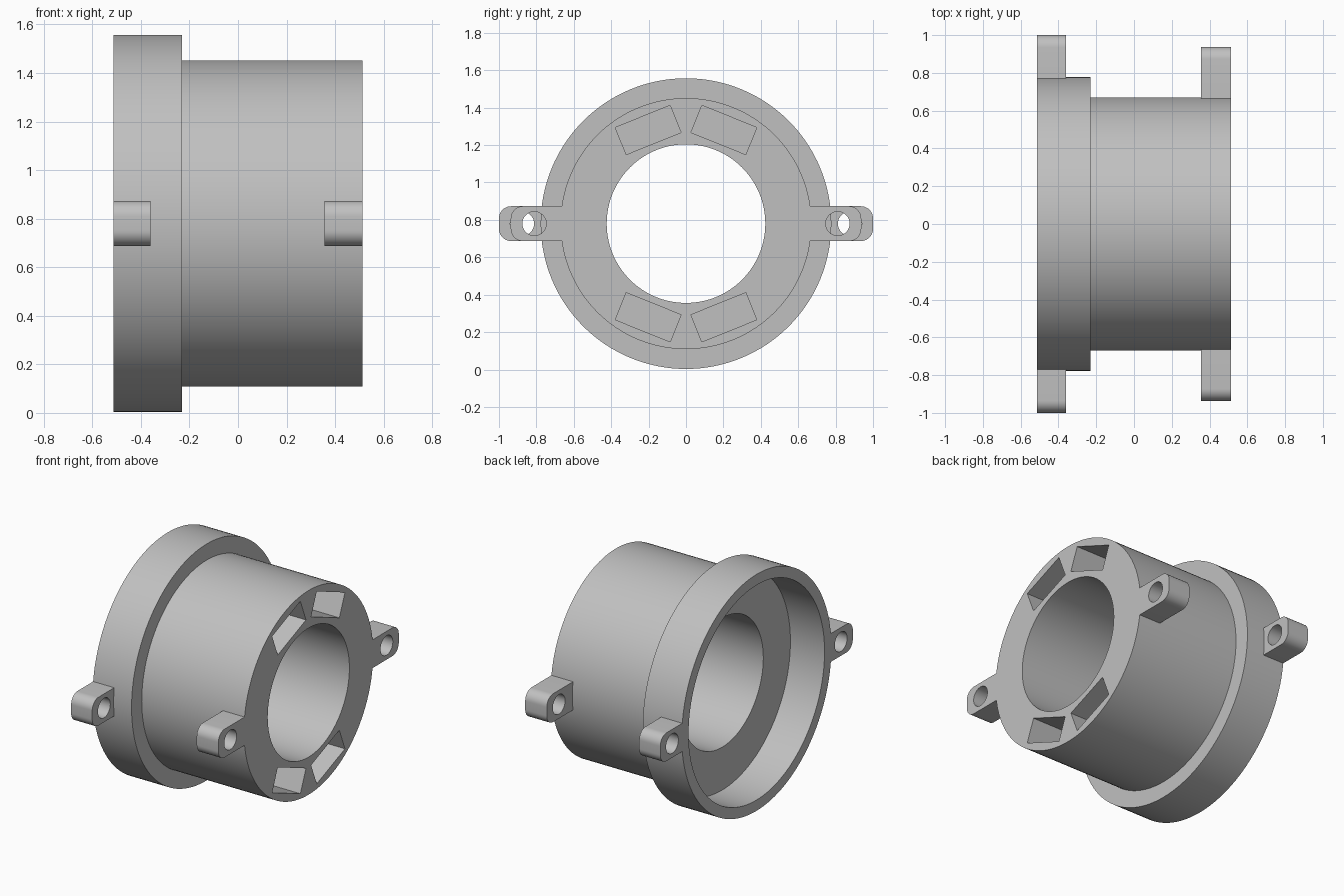
import bpy, bmesh, math
from mathutils import Matrix, Vector

if "Cube" in bpy.data.objects:
    bpy.data.objects.remove(bpy.data.objects["Cube"])

AXIS_Z = 0.78
X0, X1 = -0.513, 0.513

grey = bpy.data.materials.new("plain_grey")
grey.diffuse_color = (0.53, 0.53, 0.53, 1)
grey.use_nodes = True
grey.node_tree.nodes["Principled BSDF"].inputs["Base Color"].default_value = grey.diffuse_color


def make_object(name, bm):
    bmesh.ops.recalc_face_normals(bm, faces=bm.faces)
    mesh = bpy.data.meshes.new(name)
    bm.to_mesh(mesh)
    bm.free()
    mesh.materials.append(grey)
    obj = bpy.data.objects.new(name, mesh)
    bpy.context.collection.objects.link(obj)
    return obj


def lathe(name, profile, steps=128):
    """Spin a closed (x, radius) profile around the horizontal axis."""
    bm = bmesh.new()
    rings = []
    for i in range(steps):
        a = 2 * math.pi * i / steps
        rings.append([bm.verts.new((x, r * math.cos(a), AXIS_Z + r * math.sin(a)))
                      for x, r in profile])
    n = len(profile)
    for i in range(steps):
        a, b = rings[i], rings[(i + 1) % steps]
        for j in range(n):
            k = (j + 1) % n
            bm.faces.new((a[j], a[k], b[k], b[j]))
    return make_object(name, bm)


def prism(name, outline, xa, xb):
    """Extrude a (y, z) outline along x."""
    bm = bmesh.new()
    face = bm.faces.new([bm.verts.new((xa, y, z)) for y, z in outline])
    out = bmesh.ops.extrude_face_region(bm, geom=[face])
    verts = [v for v in out["geom"] if isinstance(v, bmesh.types.BMVert)]
    bmesh.ops.translate(bm, verts=verts, vec=(xb - xa, 0, 0))
    return make_object(name, bm)


def arc(cy, cz, r, start, end, steps):
    return [(cy + r * math.cos(t), cz + r * math.sin(t))
            for t in (math.radians(start + (end - start) * i / steps)
                      for i in range(steps + 1))]


def cut(obj, cutters):
    """Subtract the cutters, then shade smooth with sharp edges."""
    for c in cutters:
        mod = obj.modifiers.new("cut", 'BOOLEAN')
        mod.operation, mod.solver, mod.object = 'DIFFERENCE', 'EXACT', c
    bpy.ops.object.select_all(action='DESELECT')
    obj.select_set(True)
    bpy.context.view_layer.objects.active = obj
    for mod in list(obj.modifiers):
        bpy.ops.object.modifier_apply(modifier=mod.name)
    for c in cutters:
        bpy.data.objects.remove(c)
    bpy.ops.object.shade_smooth_by_angle(angle=math.radians(30))


# Flanged sleeve: through bore, wide recess at the flange end
sleeve = lathe("flanged_sleeve", [
    (X0, 0.777), (-0.23, 0.777), (-0.23, 0.671), (X1, 0.671),
    (X1, 0.424), (-0.265, 0.424), (-0.265, 0.706), (X0, 0.706)])

# Four blind rectangular pockets in the plain end
pockets = []
for deg in (22, -22, 158, -158):
    rot = Matrix.Rotation(math.radians(deg), 2)
    outline = []
    for u, v in ((-0.158, 0.462), (0.158, 0.462), (0.158, 0.618), (-0.158, 0.618)):
        p = rot @ Vector((u, v))
        outline.append((p.x, AXIS_Z + p.y))
    pockets.append(prism("pocket_cutter", outline, 0.0, X1 + 0.1))
cut(sleeve, pockets)

# Rounded lugs with bolt holes, a pair at each end
HALF, ROUND = 0.093, 0.065
for end, xa, xb, inner, outer, hole in (
        ("flange", X0, -0.36, 0.755, 1.0, 0.876),
        ("body", 0.356, X1, 0.655, 0.937, 0.811)):
    for side, s in (("front", -1), ("back", 1)):
        outline = [(inner, AXIS_Z - HALF)]
        outline += arc(outer - ROUND, AXIS_Z - HALF + ROUND, ROUND, -90, 0, 10)
        outline += arc(outer - ROUND, AXIS_Z + HALF - ROUND, ROUND, 0, 90, 10)
        outline += [(inner, AXIS_Z + HALF)]
        lug = prism(f"{end}_lug_{side}", [(s * y, z) for y, z in outline], xa, xb)
        ring = arc(s * hole, AXIS_Z, 0.064, 0, 360, 40)[:-1]
        cut(lug, [prism("bolt_hole_cutter", ring, xa - 0.1, xb + 0.1)])
